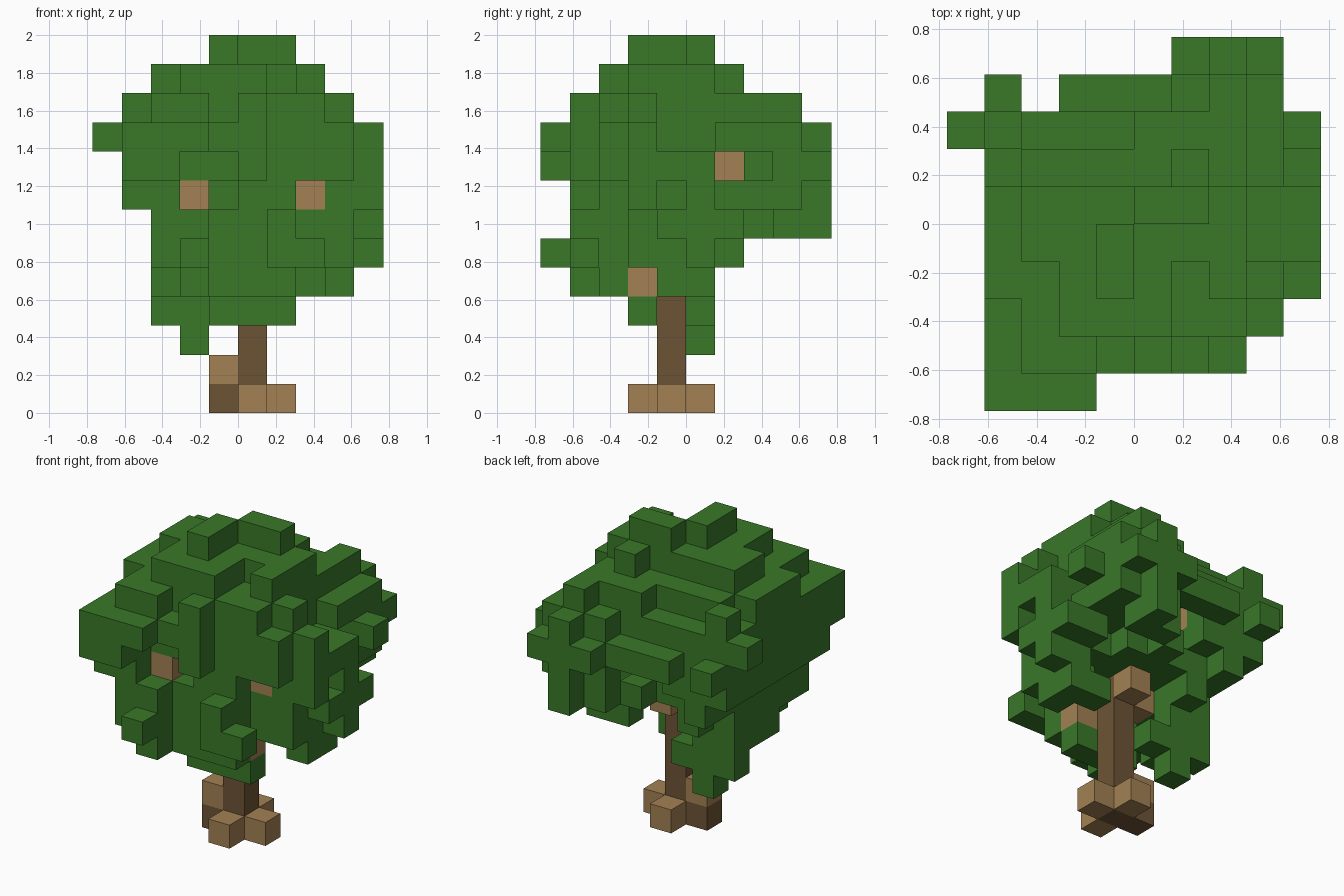
import bpy
import bmesh
from mathutils import Vector

cube = bpy.data.objects.get("Cube")
if cube:
    bpy.data.objects.remove(cube, do_unlink=True)

UNIT = 2 / 13          # edge of one block
HALF = 5               # blocks from the centre to the side of the crown


def make_material(name, colour):
    mat = bpy.data.materials.new(name)
    mat.use_nodes = True
    mat.diffuse_color = colour
    mat.node_tree.nodes["Principled BSDF"].inputs["Base Color"].default_value = colour
    return mat


leaf_green = make_material("leaf green", (0.041, 0.19, 0.022, 1))
light_wood = make_material("light wood", (0.362, 0.219, 0.088, 1))
dark_wood = make_material("dark wood", (0.152, 0.088, 0.035, 1))


def blocks(layers):
    """Expand {level: [(x first, x last, y first, y last)]} to block cells."""
    return {(x, y, z)
            for z, patches in layers.items()
            for x0, x1, y0, y1 in patches
            for x in range(x0, x1 + 1)
            for y in range(y0, y1 + 1)}


def build(name, cells, solid, material):
    """Make the outer skin of a group of blocks."""
    bm = bmesh.new()
    for cell in cells:
        for axis in range(3):
            for side in (0, 1):
                beyond = list(cell)
                beyond[axis] += 2 * side - 1
                if tuple(beyond) in solid:
                    continue
                u, v = (axis + 1) % 3, (axis + 2) % 3
                corners = []
                for du, dv in ((0, 0), (1, 0), (1, 1), (0, 1)):
                    p = Vector(cell)
                    p[axis] += side
                    p[u] += du
                    p[v] += dv
                    p -= Vector((HALF, HALF, 0))
                    corners.append(bm.verts.new(p * UNIT))
                bm.faces.new(corners if side else corners[::-1])
    bmesh.ops.remove_doubles(bm, verts=bm.verts, dist=UNIT / 100)
    mesh = bpy.data.meshes.new(name)
    bm.to_mesh(mesh)
    bm.free()
    mesh.materials.append(material)
    bpy.context.collection.objects.link(bpy.data.objects.new(name, mesh))


# Trunk with a rooted foot
trunk = blocks({z: [(5, 5, 4, 4)] for z in range(6)}) | {(4, 4, 0)}

# Roots
roots = {(6, 4, 0), (5, 3, 0), (5, 5, 0), (4, 4, 1)}

# Branches, showing through gaps in the leaves
branches = blocks({
    4: [(6, 6, 3, 3)],
    5: [(4, 4, 4, 4), (5, 5, 5, 5)],
    7: [(3, 3, 2, 2), (7, 7, 3, 3)],
    8: [(3, 3, 6, 6)],
})

# Upper crown
crown_top = blocks({
    12: [(4, 4, 3, 4), (5, 6, 5, 5)],
    11: [(3, 5, 2, 5), (2, 2, 4, 5), (6, 6, 4, 6), (7, 7, 3, 5)],
    10: [(2, 3, 1, 1), (5, 5, 1, 1), (2, 7, 2, 6), (1, 1, 3, 5),
         (8, 8, 3, 3), (1, 1, 7, 7), (5, 7, 7, 7), (7, 7, 8, 8)],
})

# Widest part of the crown, hollow beneath at the back
crown_middle = blocks({
    9: [(1, 3, 0, 0), (1, 5, 1, 1), (1, 7, 2, 7), (8, 9, 3, 3), (8, 8, 2, 2),
        (8, 8, 6, 7), (0, 0, 7, 7), (6, 8, 8, 8), (7, 7, 9, 9)],
    8: [(1, 2, 0, 1), (5, 5, 1, 1), (1, 8, 2, 5), (9, 9, 3, 5), (1, 3, 6, 7),
        (7, 9, 7, 7), (1, 1, 8, 8), (3, 8, 8, 8), (6, 8, 9, 9)],
    7: [(1, 2, 1, 2), (5, 6, 2, 2), (1, 6, 3, 5), (7, 8, 4, 6), (1, 3, 6, 6),
        (8, 9, 3, 3), (9, 9, 5, 5), (1, 3, 7, 7), (7, 8, 7, 8), (6, 6, 8, 8),
        (7, 7, 9, 9)],
})

# Ragged hanging leaves
crown_bottom = blocks({
    6: [(2, 3, 1, 1), (6, 6, 1, 1), (2, 6, 2, 2), (2, 8, 3, 5), (9, 9, 4, 6),
        (2, 6, 6, 6), (2, 2, 7, 7), (5, 5, 7, 7), (8, 8, 6, 6), (6, 7, 8, 8),
        (7, 7, 9, 9)],
    5: [(3, 3, 0, 0), (2, 3, 1, 1), (6, 7, 1, 1), (2, 6, 2, 2), (2, 3, 3, 5),
        (7, 8, 3, 4), (8, 9, 5, 5), (3, 3, 6, 6), (6, 6, 3, 3)],
    4: [(3, 3, 1, 1), (4, 6, 2, 2), (4, 5, 3, 3), (2, 2, 3, 5), (3, 3, 5, 5),
        (7, 8, 5, 5), (8, 8, 4, 4)],
    3: [(4, 6, 3, 3), (2, 4, 5, 5)],
    2: [(3, 3, 5, 5)],
})

wood = roots | branches
leaves = (crown_top | crown_middle | crown_bottom) - wood - trunk
solid = leaves | wood | trunk

build("trunk", trunk, solid, dark_wood)
build("roots", roots, solid, light_wood)
build("branches", branches, solid, light_wood)
build("leaf_crown", leaves, solid, leaf_green)
